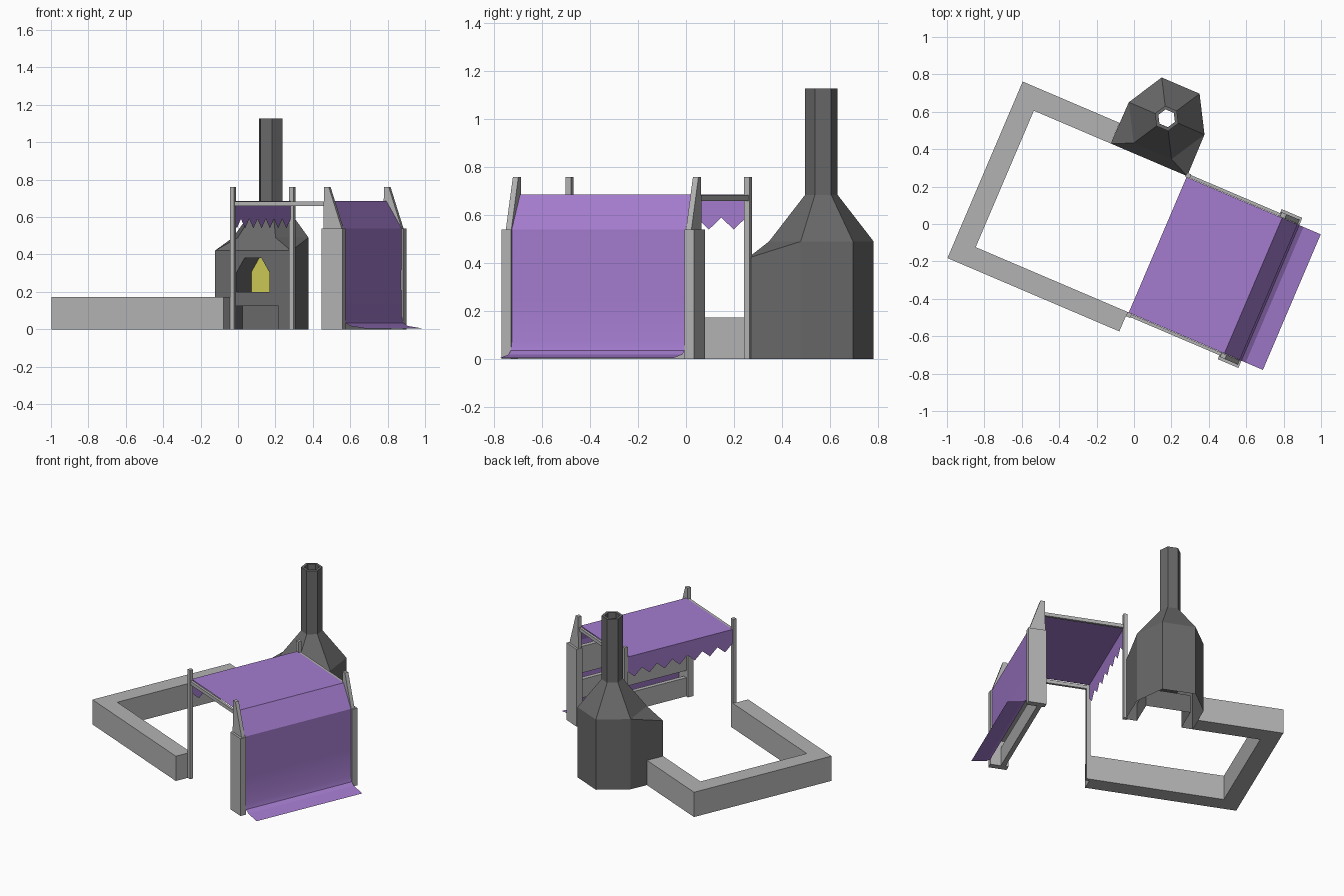
import bpy, bmesh, math

if "Cube" in bpy.data.objects:
    bpy.data.objects.remove(bpy.data.objects["Cube"], do_unlink=True)

TURN = math.radians(-23.1)      # the whole yard is turned on its plot
MID = -0.053                    # mirror line of the stall


def material(name, rgb):
    m = bpy.data.materials.new(name)
    m.use_nodes = True
    m.diffuse_color = (*rgb, 1)
    m.node_tree.nodes["Principled BSDF"].inputs["Base Color"].default_value = (*rgb, 1)
    return m


STONE = material("pale stone", (0.45, 0.45, 0.45))
IRON = material("dark furnace stone", (0.14, 0.14, 0.14))
CLOTH = material("purple cloth", (0.37, 0.2, 0.62))
FIRE = material("yellow glow", (0.6, 0.57, 0.09))


def finish(name, bm, *mats, fix=True):
    bmesh.ops.remove_doubles(bm, verts=bm.verts[:], dist=0.0005)
    if fix:
        bmesh.ops.recalc_face_normals(bm, faces=bm.faces[:])
    me = bpy.data.meshes.new(name)
    bm.to_mesh(me)
    bm.free()
    for m in mats:
        me.materials.append(m)
    ob = bpy.data.objects.new(name, me)
    ob.rotation_euler.z = TURN
    bpy.context.collection.objects.link(ob)
    return ob


def face(bm, pts):
    return bm.faces.new([bm.verts.new(p) for p in pts])


def bridge(bm, a, b, closed=True):
    for i in range(len(a) if closed else len(a) - 1):
        j = (i + 1) % len(a)
        face(bm, [a[i], a[j], b[j], b[i]])


def prism(name, profile, lo, hi, axis, mat):
    """Closed solid: profile in the other two axes, extruded along axis."""
    def place(p, t):
        return (p[0], t, p[1]) if axis == "y" else (p[0], p[1], t)
    bm = bmesh.new()
    a, b = [place(p, lo) for p in profile], [place(p, hi) for p in profile]
    face(bm, a)
    face(bm, b)
    bridge(bm, a, b)
    return finish(name, bm, mat)


def box(name, x0, x1, y0, y1, z0, z1, mat):
    return prism(name, [(x0, y0), (x1, y0), (x1, y1), (x0, y1)], z0, z1, "z", mat)


# Low yard wall: three sides of a rectangle
prism("yard_wall", [(-0.846, -0.559), (0.153, -0.559), (0.153, -0.446), (-0.73, -0.446),
                    (-0.73, 0.347), (-0.283, 0.347), (-0.283, 0.467), (-0.846, 0.467)],
      0, 0.173, "z", STONE)

# Furnace: hexagonal body squared off at the front, tapering to a hollow chimney
CX, CY, FRONT, DEPTH = -0.061, 0.588, 0.347, 0.2


def hexagon(r, z):
    return [(CX + r * math.cos(math.radians(a)), CY + r * math.sin(math.radians(a)), z)
            for a in range(0, 360, 60)]


bm = bmesh.new()
shoulder, neck, top = hexagon(0.22, 0.49), hexagon(0.068, 0.685), hexagon(0.068, 1.128)
bore_top, bore_low = hexagon(0.048, 1.128), hexagon(0.048, 0.66)
for a, b in ((shoulder, neck), (neck, top), (top, bore_top), (bore_top, bore_low)):
    bridge(bm, a, b)


def at_front(x, z, d=0):
    return (CX + x, FRONT + d, z)


corner_r = [at_front(0.222, z) for z in (0, 0.42)]
corner_l = [at_front(-0.222, z) for z in (0, 0.42)]
low = [(p[0], p[1], 0) for p in shoulder]
bridge(bm, low[:4], shoulder[:4], closed=False)
face(bm, [corner_r[0], low[0], shoulder[0], corner_r[1]])
face(bm, [low[3], corner_l[0], corner_l[1], shoulder[3]])
face(bm, [corner_r[1], shoulder[0], shoulder[5]])
face(bm, [corner_l[1], shoulder[4], shoulder[3]])
face(bm, [corner_l[1], corner_r[1], shoulder[5], shoulder[4]])

# Front face in two mirrored halves, leaving the mouth and ash pit open
MOUTH = [(0, 0.2), (0.095, 0.2), (0.095, 0.305), (0.05, 0.38), (0, 0.38)]
PIT = [(0.147, 0), (0.147, 0.125), (0, 0.125)]
half = [(0.222, 0)] + PIT + MOUTH + [(0, 0.42), (0.222, 0.42)]
for s in (1, -1):
    pts = [at_front(s * x, z) for x, z in half]
    face(bm, pts[::-s])
    for shape in (MOUTH, PIT):
        bridge(bm, [at_front(s * x, z) for x, z in shape][::s],
               [at_front(s * x, z, DEPTH) for x, z in shape][::s], closed=False)
pit_back = PIT[:2] + [(-x, z) for x, z in PIT[1::-1]]
face(bm, [at_front(x, z, DEPTH) for x, z in pit_back])
glow = face(bm, [at_front(x, z, DEPTH) for x, z in MOUTH + [(-x, z) for x, z in MOUTH[-2:0:-1]]])
glow.material_index = 1
finish("furnace", bm, IRON, FIRE)

# Stall frame: pillars, spikes, thin poles and top rails, mirrored about MID
for side, s in (("front", -1), ("back", 1)):
    def span(a, b):
        return sorted((MID + s * a, MID + s * b))
    box(f"{side}_pillar", 0.695, 0.815, *span(0.394, 0.436), 0, 0.54, STONE)
    prism(f"{side}_pillar_spike", [(0.698, 0.54), (0.805, 0.54), (0.73, 0.76), (0.702, 0.76)],
          *span(0.396, 0.421), "y", STONE)
    box(f"{side}_pole", 0.153, 0.178, *span(0.392, 0.417), 0, 0.76, STONE)
    box(f"{side}_top_rail", 0.178, 0.71, *span(0.396, 0.413), 0.66, 0.684, STONE)

# Slatted wall between the pillars
for i, (z0, z1) in enumerate([(0, 0.13), (0.18, 0.31), (0.355, 0.54)]):
    box(f"wall_plank_{i + 1}", 0.715, 0.745, MID - 0.394, MID + 0.394, z0, z1, STONE)

# Cloth: roof, slope, hanging sheet and flared hem
W = 0.394
profile = [(0.16, 0.687), (0.716, 0.687), (0.805, 0.54), (0.803, 0.25), (0.805, 0.07),
           (0.815, 0.035), (0.84, 0.018), (0.94, 0.003)]
bm = bmesh.new()
bridge(bm, [(x, MID - W, z) for x, z in profile], [(x, MID + W, z) for x, z in profile], closed=False)
cloth = finish("cloth_cover", bm, CLOTH, fix=False)
for p in cloth.data.polygons:
    p.use_smooth = False
bpy.ops.object.select_all(action="DESELECT")
cloth.select_set(True)
bpy.context.view_layer.objects.active = cloth
bpy.ops.object.shade_smooth_by_angle(angle=math.radians(25))
for p in cloth.data.polygons:
    p.flip() if p.normal.z < -0.1 else None

# Zigzag valance along the open edge
TEETH = 7
bm = bmesh.new()
for i in range(TEETH):
    y0, y1 = (MID - W + 2 * W * k / TEETH for k in (i, i + 1))
    face(bm, [(0.16, y0, 0.687), (0.16, y0, 0.59), (0.16, (y0 + y1) / 2, 0.54),
              (0.16, y1, 0.59), (0.16, y1, 0.687)])
finish("zigzag_valance", bm, CLOTH)
